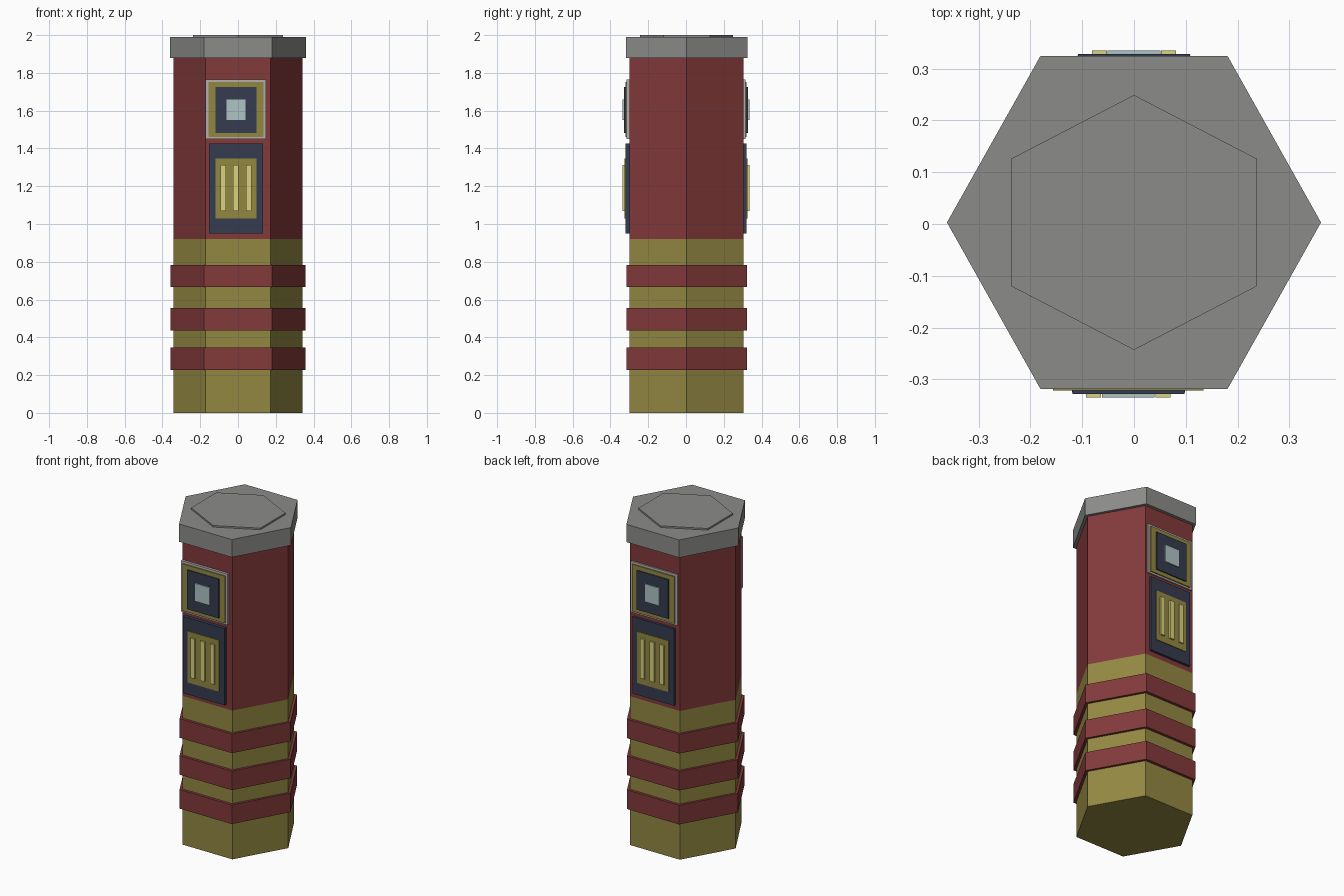
import bpy, bmesh
from math import pi
from mathutils import Matrix, Vector

cube = bpy.data.objects.get("Cube")
if cube:
    bpy.data.objects.remove(cube, do_unlink=True)


def material(name, rgb):
    mat = bpy.data.materials.new(name)
    mat.use_nodes = True
    mat.diffuse_color = (*rgb, 1)
    mat.node_tree.nodes["Principled BSDF"].inputs["Base Color"].default_value = (*rgb, 1)
    return mat


RED = material("brick red", (0.225, 0.041, 0.042))
OLIVE = material("olive gold", (0.29, 0.245, 0.054))
GREY = material("cap grey", (0.26, 0.26, 0.25))
NAVY = material("dark navy", (0.036, 0.045, 0.077))
GLASS = material("pale glass", (0.43, 0.55, 0.56))
YELLOW = material("pale yellow", (0.71, 0.65, 0.21))
SILVER = material("silver trim", (0.46, 0.43, 0.42))


def finish(bm, name, *mats):
    mesh = bpy.data.meshes.new(name)
    bm.to_mesh(mesh)
    bm.free()
    for mat in mats:
        mesh.materials.append(mat)
    obj = bpy.data.objects.new(name, mesh)
    bpy.context.collection.objects.link(obj)
    return obj


def hexagon(name, width, depth, z0, z1, mats, turn=pi / 6, split=None):
    """Six-sided prism sized by its half width and half depth."""
    bm = bmesh.new()
    bmesh.ops.create_cone(bm, cap_ends=True, segments=6, radius1=1, radius2=1, depth=1,
                          matrix=Matrix.Rotation(turn, 4, "Z"))
    span = [max(v.co[i] for v in bm.verts) for i in (0, 1)]
    for v in bm.verts:
        v.co = Vector((v.co.x * width / span[0], v.co.y * depth / span[1] + 0.003,
                       z0 if v.co.z < 0 else z1))
    if split:
        bmesh.ops.bisect_plane(bm, geom=bm.verts[:] + bm.edges[:] + bm.faces[:],
                               plane_co=(0, 0, split), plane_no=(0, 0, 1))
        for face in bm.faces:
            face.material_index = int(face.calc_center_median().z > split)
    return finish(bm, name, *mats)


def plate(name, side, x, half, z0, z1, y, mat):
    """Flat plate on the front (side -1) or back (side 1), reaching out to y."""
    inner = 0.298
    bm = bmesh.new()
    bmesh.ops.create_cube(bm, size=1, matrix=Matrix.LocRotScale(
        Vector((x, side * (y + inner) / 2, (z0 + z1) / 2)), None,
        Vector((2 * half, y - inner, z1 - z0))))
    return finish(bm, name, mat)


# Two-tone shaft, raised bands and cap
hexagon("shaft", 0.342, 0.302, 0, 1.89, (OLIVE, RED), split=0.921)
for i, z in enumerate((0.227, 0.437, 0.666)):
    hexagon(f"band_{i + 1}", 0.358, 0.319, z, z + 0.118, (RED,))
hexagon("cap", 0.361, 0.3215, 1.88, 1.99, (GREY,))
hexagon("cap_raised_disc", 0.237, 0.246, 1.985, 2.0, (GREY,), turn=0)

# Stacked window and grille panels on front and back
for label, side, x in (("front", -1, -0.011), ("back", 1, 0)):
    plate(label + "_window_trim", side, x, 0.16, 1.449, 1.765, 0.314, SILVER)
    plate(label + "_window_frame", side, x, 0.145, 1.46, 1.751, 0.321, OLIVE)
    plate(label + "_window_surround", side, x, 0.108, 1.483, 1.725, 0.328, NAVY)
    plate(label + "_window_glass", side, x, 0.051, 1.55, 1.66, 0.335, GLASS)
    plate(label + "_grille_board", side, x, 0.143, 0.951, 1.426, 0.32, NAVY)
    plate(label + "_grille_back", side, x, 0.109, 1.028, 1.346, 0.325, OLIVE)
    for i in (-1, 0, 1):
        plate(f"{label}_grille_bar_{i + 2}", side, x + i * 0.067, 0.0145,
              1.068, 1.313, 0.335, YELLOW)
